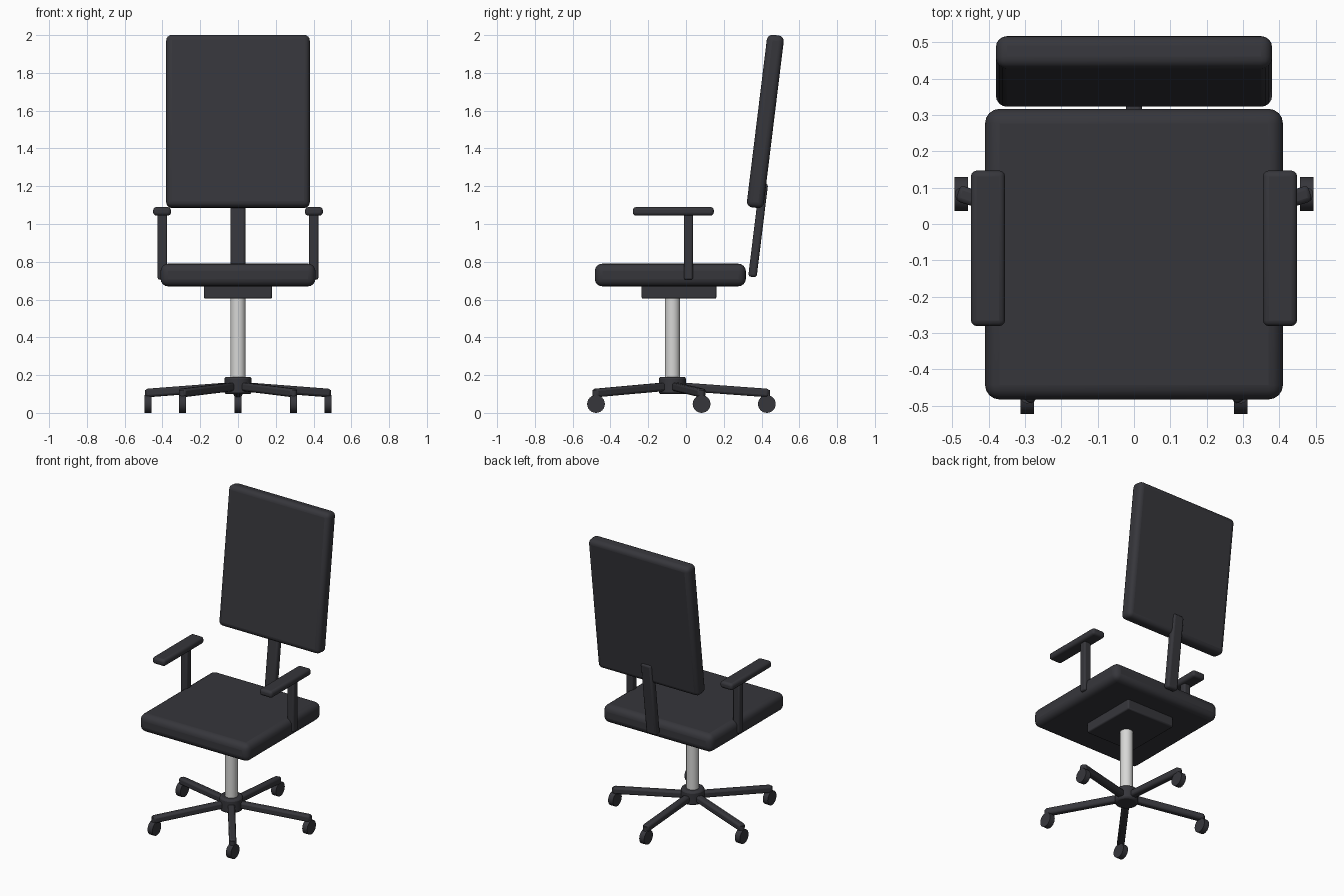
import bpy, math
from mathutils import Vector, Matrix

if "Cube" in bpy.data.objects:
    bpy.data.objects.remove(bpy.data.objects["Cube"])


def material(name, rgb):
    m = bpy.data.materials.new(name)
    m.diffuse_color = (*rgb, 1)
    m.use_nodes = True
    m.node_tree.nodes["Principled BSDF"].inputs["Base Color"].default_value = m.diffuse_color
    return m


DARK = material("charcoal", (0.037, 0.037, 0.044))
METAL = material("light_metal", (0.68, 0.68, 0.67))


def finish(name, mat, bevel=0, segments=3):
    o = bpy.context.object
    o.name = name
    o.data.materials.append(mat)
    if bevel:
        b = o.modifiers.new("rounding", 'BEVEL')
        b.width = bevel
        b.segments = segments
        b.limit_method = 'ANGLE'
    bpy.ops.object.shade_smooth_by_angle(angle=math.radians(35))
    return o


def box(name, loc, size, bevel, segments=3, rot=(0, 0, 0), mat=DARK):
    bpy.ops.mesh.primitive_cube_add(size=1, location=loc, rotation=rot)
    o = bpy.context.object
    o.data.transform(Matrix.Diagonal((*size, 1)))
    return finish(name, mat, bevel, segments)


def cylinder(name, loc, r, h, sides=24, bevel=0, rot=(0, 0, 0), mat=DARK):
    bpy.ops.mesh.primitive_cylinder_add(vertices=sides, radius=r, depth=h,
                                        location=loc, rotation=rot)
    return finish(name, mat, bevel, 2)


CY = -0.072                      # y of the swivel axis
TILT = (-math.radians(7), 0, 0)  # recline of the back

# Cushions
box("seat", (0, -0.083, 0.73), (0.82, 0.80, 0.12), 0.04, 4)
box("backrest", (0, 0.42, 1.543), (0.76, 0.09, 0.92), 0.03, 4, TILT)
box("back_post", (0, 0.382, 0.968), (0.08, 0.045, 0.50), 0.014, 3, TILT)

# Armrests
for side, s in (("left", -1), ("right", 1)):
    box(side + "_arm_pad", (s * 0.402, -0.067, 1.067), (0.094, 0.428, 0.045), 0.016)
    box(side + "_arm_post", (s * 0.40, 0.013, 0.88), (0.05, 0.047, 0.35), 0.01)

# Mechanism and gas lift
box("seat_plate", (0, -0.037, 0.642), (0.36, 0.395, 0.075), 0.008, 2)
cylinder("gas_lift", (0, CY, 0.39), 0.04, 0.45, mat=METAL)
cylinder("hub", (0, CY, 0.145), 0.072, 0.092, bevel=0.012)

# Five-legged base with casters
for i in range(5):
    a = math.radians(90 + 72 * i)
    d = Vector((math.cos(a), math.sin(a), 0))
    c = Vector((0, CY, 0))
    p, q = c + d * 0.03 + Vector((0, 0, 0.14)), c + d * 0.51 + Vector((0, 0, 0.105))
    leg = box(f"leg_{i + 1}", (p + q) / 2, (0.045, 0.045, (q - p).length), 0.012, 2)
    leg.rotation_euler = (q - p).to_track_quat('Z', 'Y').to_euler()
    w = c + d * 0.5
    cylinder(f"caster_stem_{i + 1}", (w.x, w.y, 0.085), 0.018, 0.07, 12)
    cylinder(f"caster_wheel_{i + 1}", (w.x, w.y, 0.047), 0.047, 0.037, 24,
             rot=(0, math.pi / 2, 0))
